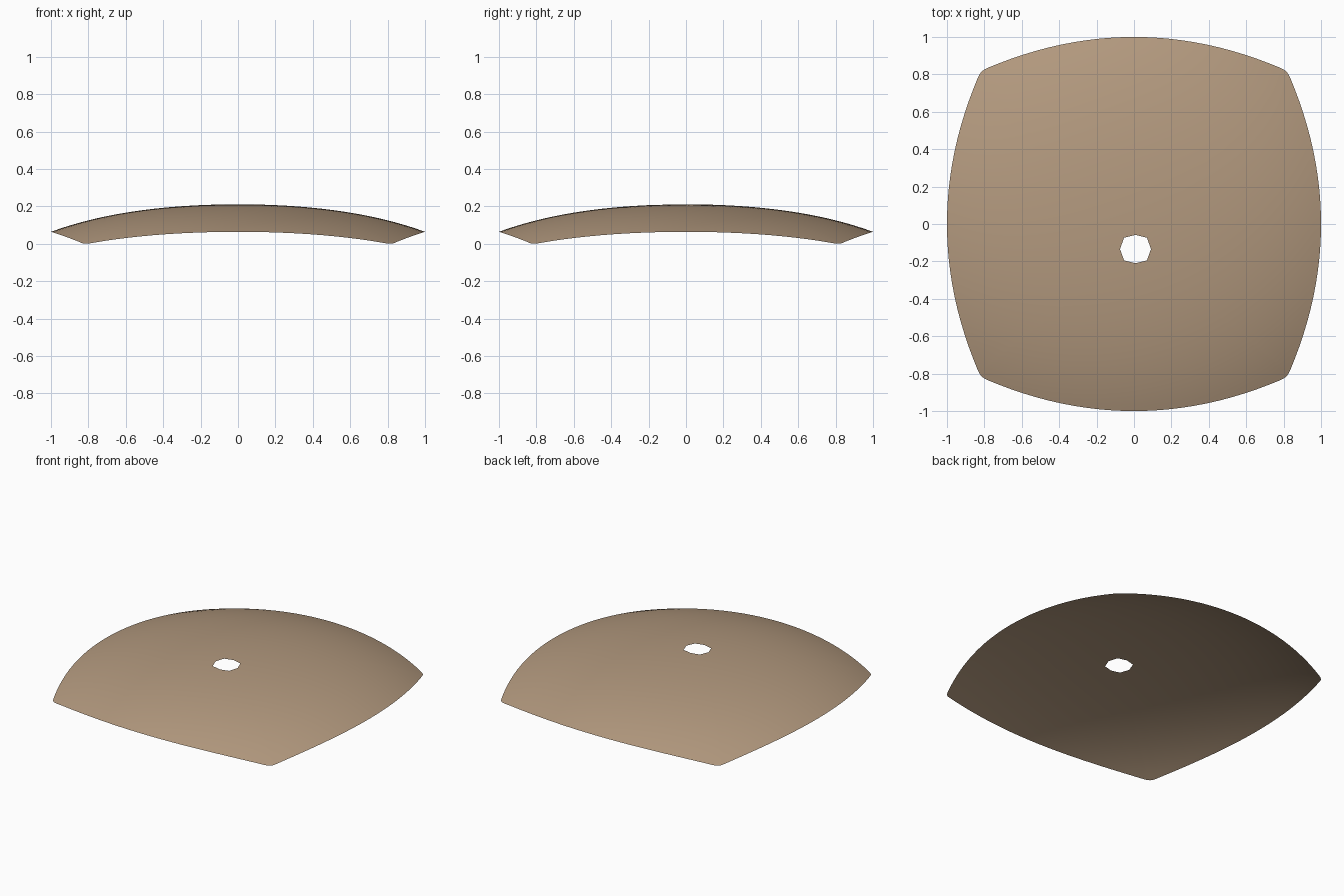
import bpy, math
from mathutils import Vector, Matrix

if "Cube" in bpy.data.objects:
    bpy.data.objects.remove(bpy.data.objects["Cube"])

HALF, RINGS = 14, 24          # segments per half side, rings from hole to rim
HOLE = Vector((0.008, -0.134))


def height(p):
    # shallow dome, slightly steeper towards the corners
    q = p.length_squared
    return 0.211 - 0.111 * q - 0.036 * q * q


# Half of one bulging side, ending at the middle of its rounded corner
half = [Vector((0.79 * i / 12, 1 - 0.27 * (0.79 * i / 12) ** 2)) for i in range(13)]
a, c, b = half[-1], Vector((0.8187, 0.8187)), Vector((half[-1].y, half[-1].x))
for t in (0.25, 0.5):
    half.append(a * (1 - t) ** 2 + c * 2 * t * (1 - t) + b * t * t)

# One full side, then turned four times into the closed rim (clockwise)
side = [Vector((-p.x, p.y)) for p in half[:0:-1]] + half[:-1]
rim = [Matrix.Rotation(-math.pi / 2 * k, 2) @ p for k in range(4) for p in side]

# Octagonal hole, sampled to match the rim (starts at the upper left vertex)
corners = [HOLE + Vector((math.cos(w), math.sin(w))) *
           (0.083, 0.086, 0.076, 0.086)[(3 - k) % 4]
           for k in range(8) for w in [math.radians(135 - 45 * k)]]
hole = [corners[k].lerp(corners[(k + 1) % 8], i / HALF)
        for k in range(8) for i in range(HALF)]

# Loft the canopy surface between hole and rim
n = len(rim)
verts = []
for r in range(RINGS + 1):
    for h, o in zip(hole, rim):
        p = h.lerp(o, r / RINGS)
        verts.append((p.x, p.y, height(p)))
faces = [(r * n + i, r * n + (i + 1) % n, (r + 1) * n + (i + 1) % n, (r + 1) * n + i)
         for r in range(RINGS) for i in range(n)]
mesh = bpy.data.meshes.new("canopy")
mesh.from_pydata(verts, [], faces)
mesh.update()
if mesh.polygons[0].normal.z < 0:
    mesh.flip_normals()
mesh.shade_smooth()
canopy = bpy.data.objects.new("canopy", mesh)
bpy.context.collection.objects.link(canopy)

# Stand the corners on the ground
low = min(v.co.z for v in mesh.vertices)
for v in mesh.vertices:
    v.co.z -= low

# Tan cloth
mat = bpy.data.materials.new("tan_cloth")
mat.diffuse_color = (0.45, 0.32, 0.21, 1)
mat.use_nodes = True
mat.node_tree.nodes["Principled BSDF"].inputs["Base Color"].default_value = mat.diffuse_color
mesh.materials.append(mat)
